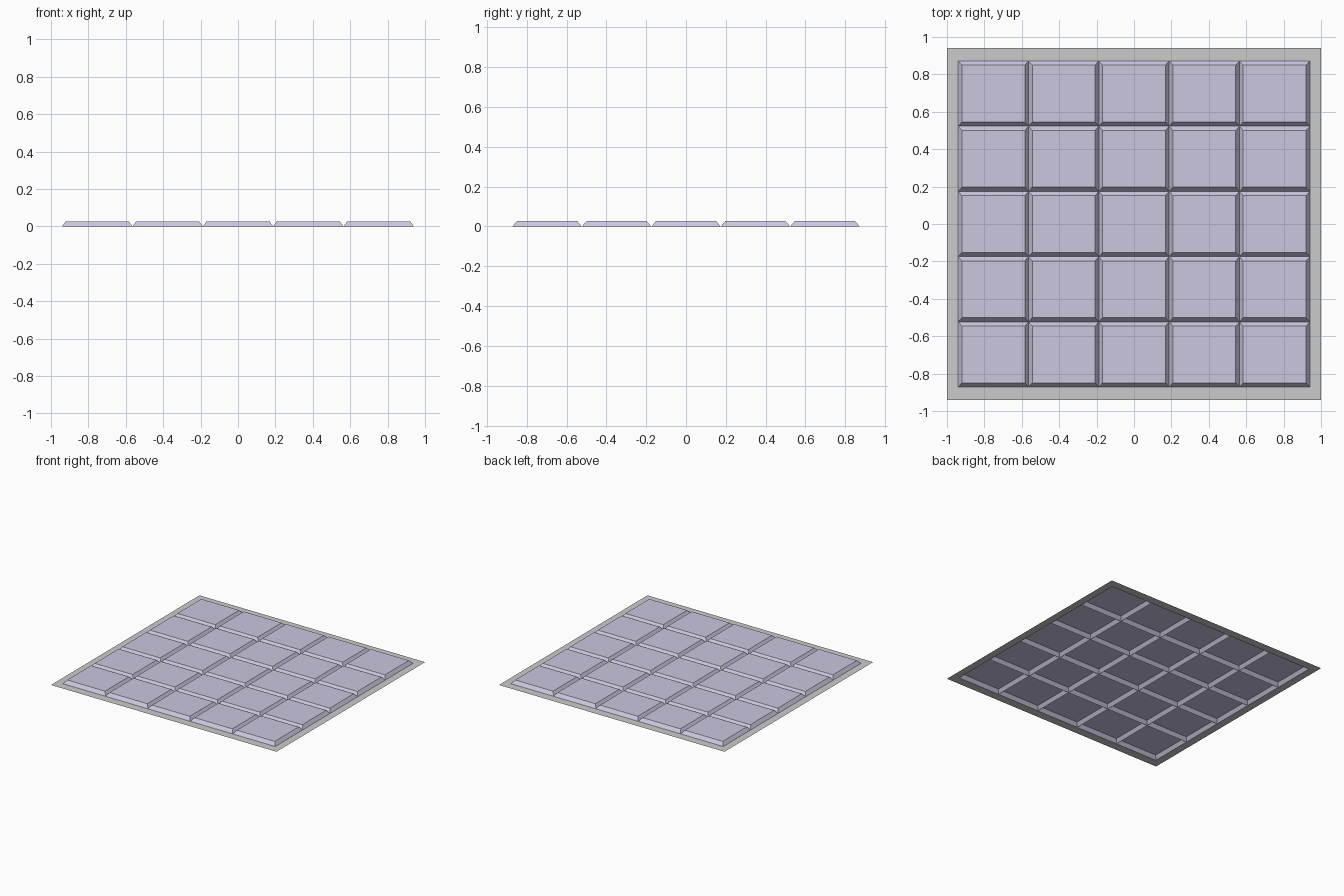
import bpy, bmesh

if "Cube" in bpy.data.objects:
    bpy.data.objects.remove(bpy.data.objects["Cube"])

N = 5                      # panels per side
OX, OY = 1.0, 0.94         # outer frame half sizes
HX, HY = 0.94, 0.872       # half sizes of the panelled area
SX, SY, H = 0.02, 0.023, 0.027   # bevel widths and panel height


def rect(bm, x0, x1, y0, y1, z):
    return [bm.verts.new((x, y, z)) for x, y in ((x0, y0), (x1, y0), (x1, y1), (x0, y1))]


def skirt(bm, outer, inner):
    for i in range(4):
        j = (i + 1) % 4
        bm.faces.new((outer[i], outer[j], inner[j], inner[i]))


def finish(bm, name):
    bmesh.ops.remove_doubles(bm, verts=bm.verts, dist=1e-4)
    mesh = bpy.data.meshes.new(name)
    bm.to_mesh(mesh)
    bm.free()
    obj = bpy.data.objects.new(name, mesh)
    bpy.context.collection.objects.link(obj)
    return obj


# Flat border, a thin open sheet
bm = bmesh.new()
skirt(bm, rect(bm, -OX, OX, -OY, OY, 0), rect(bm, -HX, HX, -HY, HY, 0))
finish(bm, "border")

# Raised panels with sloped edges, hollow underneath
bm = bmesh.new()
px, py = 2 * HX / N, 2 * HY / N
for i in range(N):
    for j in range(N):
        x, y = -HX + i * px, -HY + j * py
        base = rect(bm, x, x + px, y, y + py, 0)
        top = rect(bm, x + SX, x + px - SX, y + SY, y + py - SY, H)
        skirt(bm, base, top)
        bm.faces.new(top)
panels = finish(bm, "raised_panels")

# Pale violet panel colour
mat = bpy.data.materials.new("pale_violet")
mat.diffuse_color = (0.60, 0.57, 0.74, 1)
mat.use_nodes = True
mat.node_tree.nodes["Principled BSDF"].inputs["Base Color"].default_value = mat.diffuse_color
panels.data.materials.append(mat)
